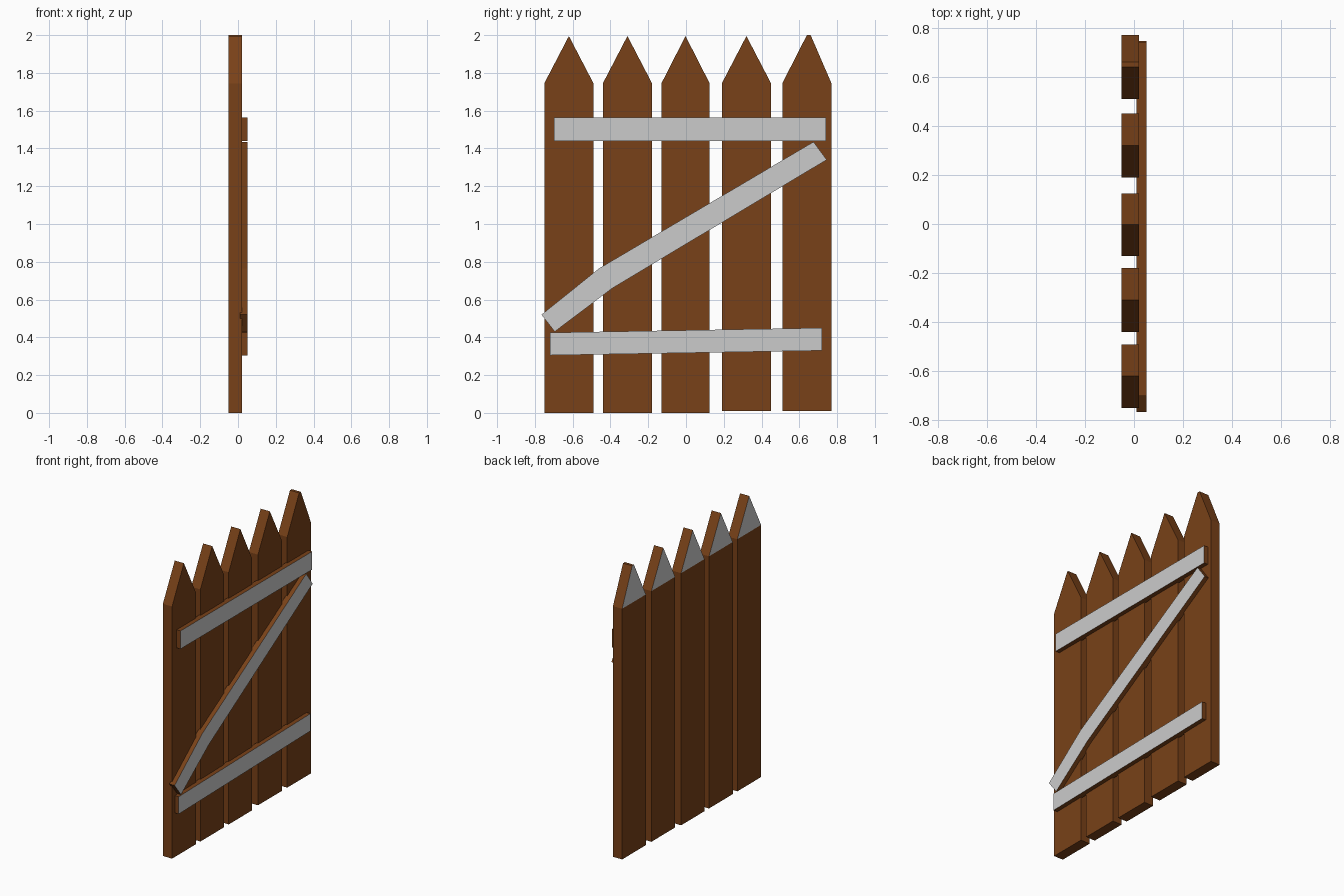
import bpy, bmesh

if "Cube" in bpy.data.objects:
    bpy.data.objects.remove(bpy.data.objects["Cube"])


def material(name, rgb):
    m = bpy.data.materials.new(name)
    m.diffuse_color = (*rgb, 1)
    m.use_nodes = True
    m.node_tree.nodes["Principled BSDF"].inputs["Base Color"].default_value = m.diffuse_color
    return m


brown = material("brown_wood", (0.19, 0.053, 0.009))
grey = material("bare_wood", (0.8, 0.8, 0.8))


def prism(name, outline, x0, x1, is_grey, split=None):
    """Extrude a (y, z) outline from x0 to x1; is_grey picks the bare faces."""
    bm = bmesh.new()
    back = [bm.verts.new((x0, y, z)) for y, z in outline]
    face = bm.faces.new(back)
    ext = bmesh.ops.extrude_face_region(bm, geom=[face], use_keep_orig=True)
    front = [g for g in ext["geom"] if isinstance(g, bmesh.types.BMVert)]
    bmesh.ops.translate(bm, verts=front, vec=(x1 - x0, 0, 0))
    if split:
        bmesh.ops.connect_verts(bm, verts=[back[i] for i in split])
    bmesh.ops.recalc_face_normals(bm, faces=bm.faces)
    for f in bm.faces:
        f.material_index = int(is_grey(f))
    mesh = bpy.data.meshes.new(name)
    bm.to_mesh(mesh)
    bm.free()
    mesh.materials.append(brown)
    mesh.materials.append(grey)
    obj = bpy.data.objects.new(name, mesh)
    bpy.context.collection.objects.link(obj)


# Pickets: pointed boards with a bare triangle on the back of each tip
pickets = [(-0.75, -0.49, 0), (-0.44, -0.18, 0), (-0.13, 0.125, 0),
           (0.19, 0.45, 0.01), (0.51, 0.77, 0.01)]
for i, (a, b, base) in enumerate(pickets):
    mid = (a + b) / 2
    tip = [(mid, 1.995)]
    if i == 4:  # last tip is slightly blunt
        tip = [(0.66, 2.0), (0.64, 2.0)]
    outline = [(a, base), (b, base), (b, 1.745)] + tip + [(a, 1.745)]
    prism(f"picket_{i + 1}", outline, -0.05, 0.02,
          lambda f: f.normal.x < -0.9 and f.calc_center_median().z > 1.76,
          split=(2, len(outline) - 1))

# Rails and kinked diagonal brace, with bare outer faces
boards = {
    "top_rail": [(-0.70, 1.44), (0.74, 1.44), (0.74, 1.565), (-0.70, 1.565)],
    "bottom_rail": [(-0.72, 0.305), (0.72, 0.33), (0.72, 0.45), (-0.72, 0.425)],
    "diagonal_brace": [(-0.695, 0.43), (-0.39, 0.66), (0.745, 1.34),
                       (0.675, 1.435), (-0.46, 0.765), (-0.765, 0.52)],
}
for name, outline in boards.items():
    prism(name, outline, 0.01, 0.05, lambda f: f.normal.x > 0.9)
